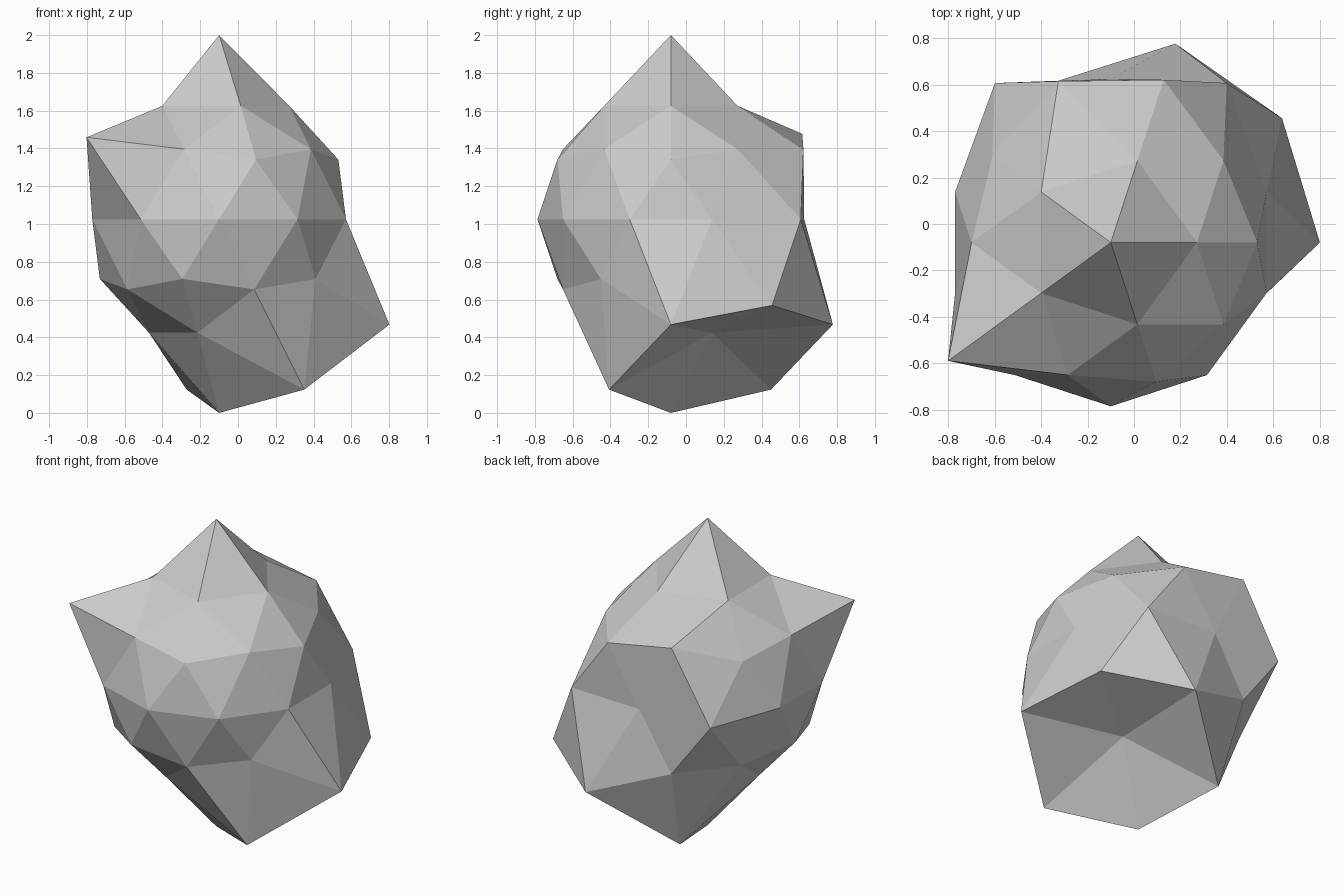
import bpy
import bmesh
from math import radians, sqrt, sin, cos
from mathutils import Vector

cube = bpy.data.objects.get("Cube")
if cube:
    bpy.data.objects.remove(cube, do_unlink=True)

CENTRE = Vector((-0.1, -0.08, 1.025))
BASE_RADIUS = 0.706

# Bulges: compass angle, height on the unit sphere, radius
BULGES = [
    (0, 1.0, 0.975),       # peak
    (0, -1.0, 1.025),      # foot
    (216, 0.447, 0.97),    # front right horn
    (72, 0.447, 0.825),    # back shoulder
    (108, 0.526, 0.86),
    (54, 0.0, 0.85),       # back cheeks
    (126, 0.0, 0.85),
    (108, -0.447, 0.82),
    (36, -0.447, 1.02),    # lower left bulge
    (0, -0.526, 1.06),
    (72, -0.526, 1.06),
    (-36, -0.851, 1.06),   # lower corners
    (108, -0.851, 1.06),
]


def direction(angle, height):
    ring = sqrt(max(0.0, 1 - height * height))
    return Vector((ring * cos(radians(angle)), ring * sin(radians(angle)), height))


# Faceted rock: a coarse icosphere with some corners pulled outward
bm = bmesh.new()
bmesh.ops.create_icosphere(bm, subdivisions=2, radius=1)
radii = {v: BASE_RADIUS for v in bm.verts}
for angle, height, radius in BULGES:
    aim = direction(angle, height)
    radii[max(bm.verts, key=lambda v: v.co.dot(aim))] = radius
for v, radius in radii.items():
    v.co = CENTRE + v.co.normalized() * radius
for face in bm.faces:
    face.smooth = False

mesh = bpy.data.meshes.new("rock")
bm.to_mesh(mesh)
bm.free()
rock = bpy.data.objects.new("rock", mesh)
bpy.context.collection.objects.link(rock)

# Stone colour
stone = bpy.data.materials.new("stone grey")
stone.use_nodes = True
colour = (0.6, 0.6, 0.6, 1)
stone.diffuse_color = colour
stone.node_tree.nodes["Principled BSDF"].inputs["Base Color"].default_value = colour
mesh.materials.append(stone)
